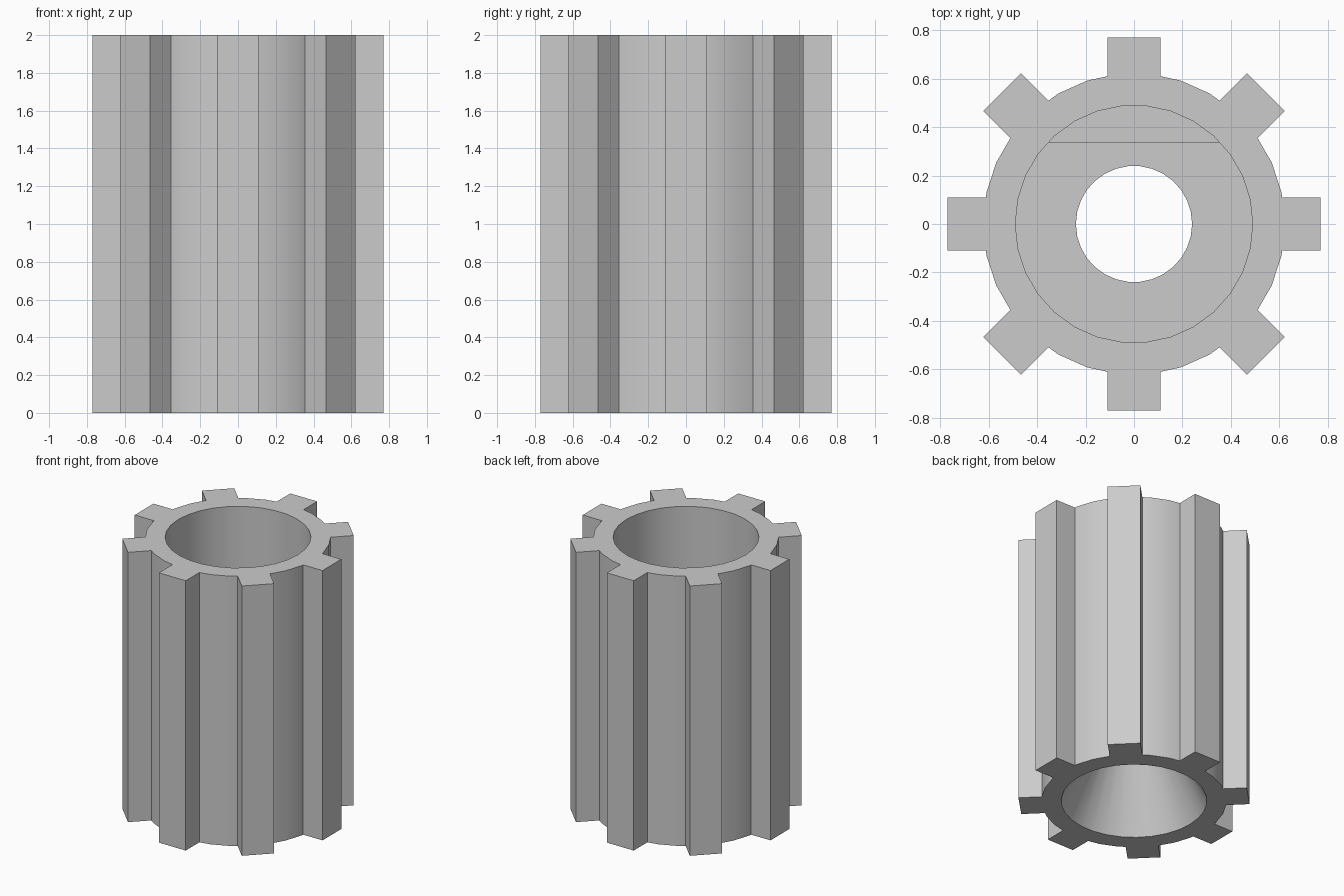
import bpy
import bmesh
from math import cos, sin, pi, radians, sqrt, asin, degrees

if "Cube" in bpy.data.objects:
    bpy.data.objects.remove(bpy.data.objects["Cube"], do_unlink=True)

HEIGHT = 2.0
BODY_R, TIP_R, TOOTH_HALF = 0.623, 0.77, 0.11
BORE_R, HOLE_R, FLAT_Y = 0.49, 0.24, 0.337
CONE_TOP, FLOOR_Z, STEP_Z = 0.5, 0.8, 1.2
SIDES, TEETH = 30, 8
STEP = 360 / SIDES
EPS = 1e-5


def polar(r, deg):
    return (r * cos(radians(deg)), r * sin(radians(deg)))


def circle(r):
    return [polar(r, i * STEP) for i in range(SIDES)]


def facet_radius(r, deg):
    """Distance to the side of a regular polygon in one direction."""
    return r * cos(pi / SIDES) / cos(radians(deg % STEP - STEP / 2))


def splined_outline():
    pts = []
    pitch = 360 / TEETH
    foot = degrees(asin(TOOTH_HALF / BODY_R))
    for i in range(TEETH):
        mid = i * pitch
        c, s = polar(1, mid)
        for side, order in ((-1, 0), (1, 1)):
            r = facet_radius(BODY_R, mid + side * foot)
            pair = [sqrt(r * r - TOOTH_HALF ** 2), TIP_R]
            if order:
                pair.reverse()
            for x in pair:
                y = side * TOOTH_HALF
                pts.append((x * c - y * s, x * s + y * c))
        # Facet corners of the body between two teeth
        pts += [polar(BODY_R, k * STEP) for k in range(SIDES)
                if mid + foot + 0.5 < k * STEP < mid + pitch - foot - 0.5]
    return pts


def bore_outline():
    """Bore circle with extra points where the flat meets it."""
    pts = []
    ring = circle(BORE_R)
    for a, b in zip(ring, ring[1:] + ring[:1]):
        pts.append(a)
        if (a[1] - FLAT_Y) * (b[1] - FLAT_Y) < 0:
            t = (FLAT_Y - a[1]) / (b[1] - a[1])
            pts.append((a[0] + t * (b[0] - a[0]), FLAT_Y))
    return pts


bm = bmesh.new()


def wall(low, z0, high, z1):
    a = [bm.verts.new((x, y, z0)) for x, y in low]
    b = [bm.verts.new((x, y, z1)) for x, y in high]
    for i in range(len(a)):
        j = (i + 1) % len(a)
        bm.faces.new((a[i], a[j], b[j], b[i]))


def plate(outer, inner, z):
    """Flat face with a hole."""
    edges = []
    for loop in (outer, inner):
        v = [bm.verts.new((x, y, z)) for x, y in loop]
        edges += [bm.edges.new((v[i - 1], v[i])) for i in range(len(v))]
    bmesh.ops.triangle_fill(bm, edges=edges, use_beauty=True)


outline, bore = splined_outline(), bore_outline()
hole, mouth = circle(HOLE_R), circle(BORE_R)
d_pocket = [p for p in bore if p[1] <= FLAT_Y + EPS]
ledge = [p for p in bore if p[1] >= FLAT_Y - EPS]

# Outer splines and end rims
wall(outline, 0, outline, HEIGHT)
plate(outline, bore, HEIGHT)
plate(outline, mouth, 0)

# Round bore, flat-sided pocket and its floor
wall(bore, STEP_Z, bore, HEIGHT)
bm.faces.new([bm.verts.new((x, y, STEP_Z)) for x, y in ledge])
wall(d_pocket, FLOOR_Z, d_pocket, STEP_Z)
plate(d_pocket, hole, FLOOR_Z)

# Through hole and flared underside
wall(hole, CONE_TOP, hole, FLOOR_Z)
wall(mouth, 0, hole, CONE_TOP)

bmesh.ops.remove_doubles(bm, verts=bm.verts[:], dist=EPS)
bmesh.ops.recalc_face_normals(bm, faces=bm.faces[:])

mesh = bpy.data.meshes.new("splined_sleeve")
bm.to_mesh(mesh)
bm.free()
sleeve = bpy.data.objects.new("splined_sleeve", mesh)
bpy.context.collection.objects.link(sleeve)

# Plain grey
grey = bpy.data.materials.new("light_grey")
grey.use_nodes = True
colour = (0.6, 0.6, 0.6, 1)
grey.diffuse_color = colour
grey.node_tree.nodes["Principled BSDF"].inputs["Base Color"].default_value = colour
mesh.materials.append(grey)

bpy.ops.object.select_all(action="DESELECT")
sleeve.select_set(True)
bpy.context.view_layer.objects.active = sleeve
bpy.ops.object.shade_smooth_by_angle(angle=radians(25))
